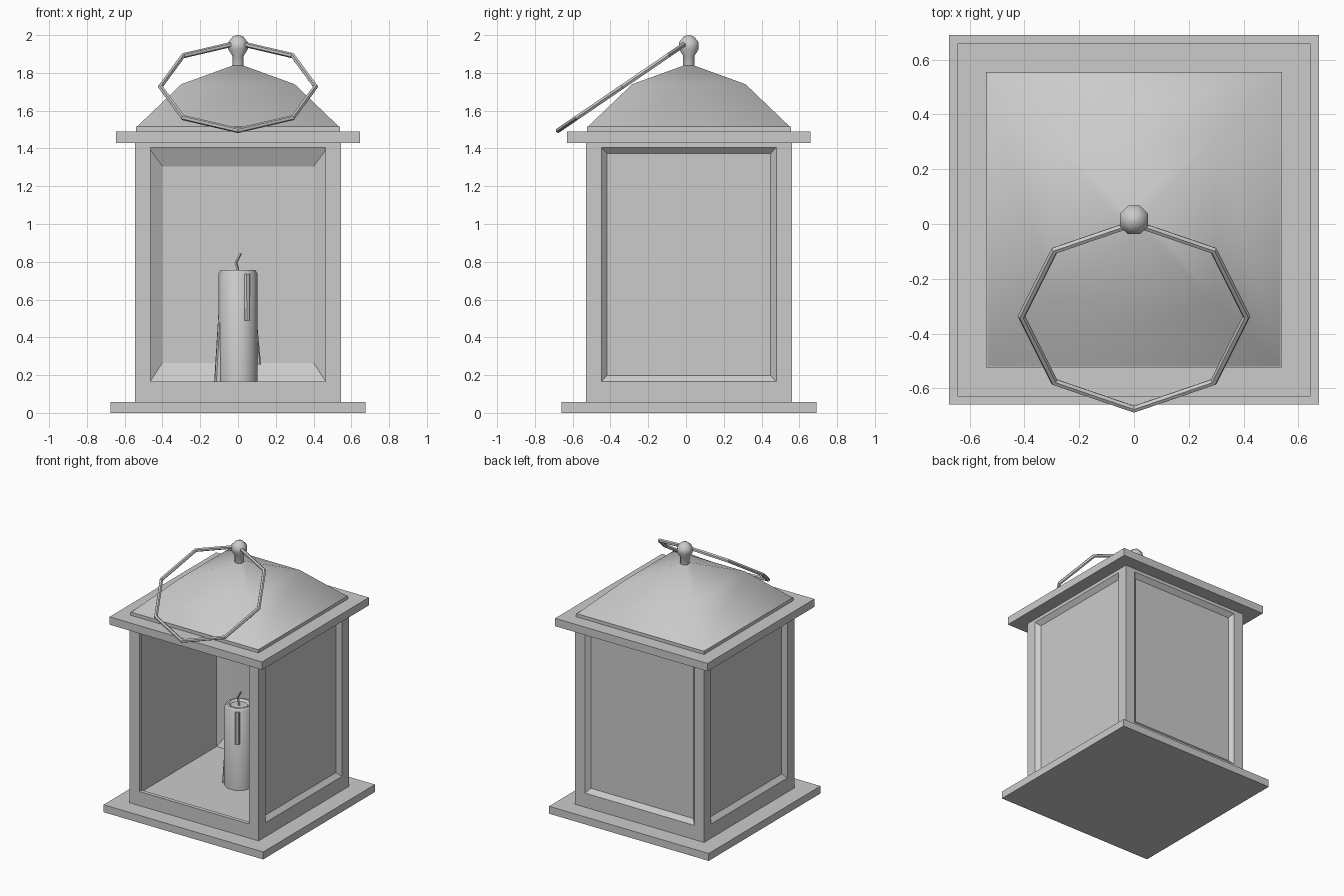
import bpy, bmesh, math
from mathutils import Vector, Matrix

if "Cube" in bpy.data.objects:
    bpy.data.objects.remove(bpy.data.objects["Cube"])

CY = 0.015  # lantern axis in y (the handle hangs forward)


def finish(name, bm, smooth=None):
    bmesh.ops.remove_doubles(bm, verts=bm.verts, dist=1e-5)
    bmesh.ops.recalc_face_normals(bm, faces=bm.faces)
    me = bpy.data.meshes.new(name)
    bm.to_mesh(me)
    bm.free()
    ob = bpy.data.objects.new(name, me)
    bpy.context.collection.objects.link(ob)
    if smooth:
        bpy.ops.object.select_all(action='DESELECT')
        bpy.context.view_layer.objects.active = ob
        ob.select_set(True)
        bpy.ops.object.shade_smooth_by_angle(angle=math.radians(smooth))
    return ob


def loft(bm, rings, cap_start=True, cap_end=True):
    loops = [[bm.verts.new(p) for p in r] for r in rings]
    n = len(loops[0])
    for a, b in zip(loops, loops[1:]):
        for i in range(n):
            j = (i + 1) % n
            bm.faces.new((a[i], a[j], b[j], b[i]))
    if cap_start:
        bm.faces.new(loops[0][::-1])
    if cap_end:
        bm.faces.new(loops[-1])


def turned(name, profile, n, smooth=None, flats=False):
    """Lathe (r, z) points; with flats, r is the distance to a flat side."""
    k = 1 / math.cos(math.pi / n) if flats else 1
    ph = math.pi / n if flats else 0
    bm = bmesh.new()
    loft(bm, [[(r * k * math.cos(ph + math.tau * i / n),
                CY + r * k * math.sin(ph + math.tau * i / n), z)
               for i in range(n)] for r, z in profile])
    return finish(name, bm, smooth)


# Base, roof plate, roof
turned("base", [(0.675, 0), (0.675, 0.057)], 4, flats=True)
turned("roof_plate", [(0.645, 1.43), (0.645, 1.49)], 4, flats=True)
turned("roof_rim", [(0.54, 1.485), (0.54, 1.515)], 4, flats=True)
turned("roof", [(0.535, 1.515), (0.3, 1.74), (0.03, 1.838)], 4, 60, True)

# Finial with post and knob
turned("finial", [(0.03, 1.8), (0.03, 1.89), (0.052, 1.925), (0.052, 1.962),
                  (0.028, 1.992), (0.006, 2.0)], 8, 50, True)

# Body: four framed sides, the front one opening into the cavity
outer = [(0.545, 0.055, 1.435, 0.545), (0.463, 0.165, 1.405, 0.545)]
pane = [(0.433, 0.198, 1.373, 0.515)]
cavity = [(0.463, 0.165, 1.405, 0.515), (0.485, 0.135, 1.42, 0.515),
          (0.485, 0.135, 1.42, -0.42), (0.4, 0.265, 1.305, -0.475)]
bm = bmesh.new()
for side in range(4):
    rot = Matrix.Rotation(side * math.pi / 2, 3, 'Z')
    rings = outer + (cavity if side == 0 else pane)
    loft(bm, [[rot @ Vector(p) + Vector((0, CY, 0)) for p in
               ((-w, -d, a), (w, -d, a), (w, -d, b), (-w, -d, b))]
              for w, a, b, d in rings], cap_start=False)
bmesh.ops.remove_doubles(bm, verts=bm.verts, dist=1e-5)
bmesh.ops.holes_fill(bm, edges=[e for e in bm.edges if e.is_boundary], sides=4)
finish("body", bm)

# Candle with a shallow dished top
turned("candle", [(0.104, 0.135), (0.104, 0.738), (0.09, 0.757),
                  (0.075, 0.757), (0.06, 0.742)], 10, 40)


def drip(name, angle, top, bottom, w0, w1, out0, out1):
    """Wax run on the candle side: tapered strip with a chamfered front."""
    rot = Matrix.Rotation(math.radians(angle), 3, 'Z')
    bm = bmesh.new()
    loft(bm, [[rot @ Vector((r, s, z)) + Vector((0, CY, 0)) for r, s in
               ((0.08, -w), (o - 0.008, -w), (o, -w / 2), (o, w / 2),
                (o - 0.008, w), (0.08, w))]
              for z, w, o in ((bottom, w1, out1), (top, w0, out0))])
    finish(name, bm)


drip("wax_drip_front", -62, 0.735, 0.49, 0.016, 0.016, 0.112, 0.115)
drip("wax_drip_left", 185, 0.52, 0.135, 0.015, 0.03, 0.104, 0.127)
drip("wax_drip_right", 10, 0.45, 0.255, 0.012, 0.02, 0.104, 0.122)

# Wick, bent to the right
bm = bmesh.new()
loft(bm, [[(x + 0.008 * math.cos(math.tau * i / 5),
            CY + 0.008 * math.sin(math.tau * i / 5), z) for i in range(5)]
          for x, z in ((0, 0.735), (-0.003, 0.765), (-0.012, 0.795), (0.014, 0.845))])
finish("wick", bm)

# Handle: eight-sided ring leaning forward from the knob
tilt = Matrix.Translation((0, -0.337, 1.727)) @ Matrix.Rotation(math.radians(34.3), 4, 'X')
R, r, N, M = 0.411, 0.014, 8, 6
bm = bmesh.new()
rings = []
for i in range(N + 1):
    a = math.tau * i / N
    rings.append([tilt @ Vector(((R + r * math.cos(b)) * math.cos(a),
                                 (R + r * math.cos(b)) * math.sin(a),
                                 r * math.sin(b)))
                  for b in (math.tau * k / M for k in range(M))])
loft(bm, rings, False, False)
finish("handle", bm, 30)
